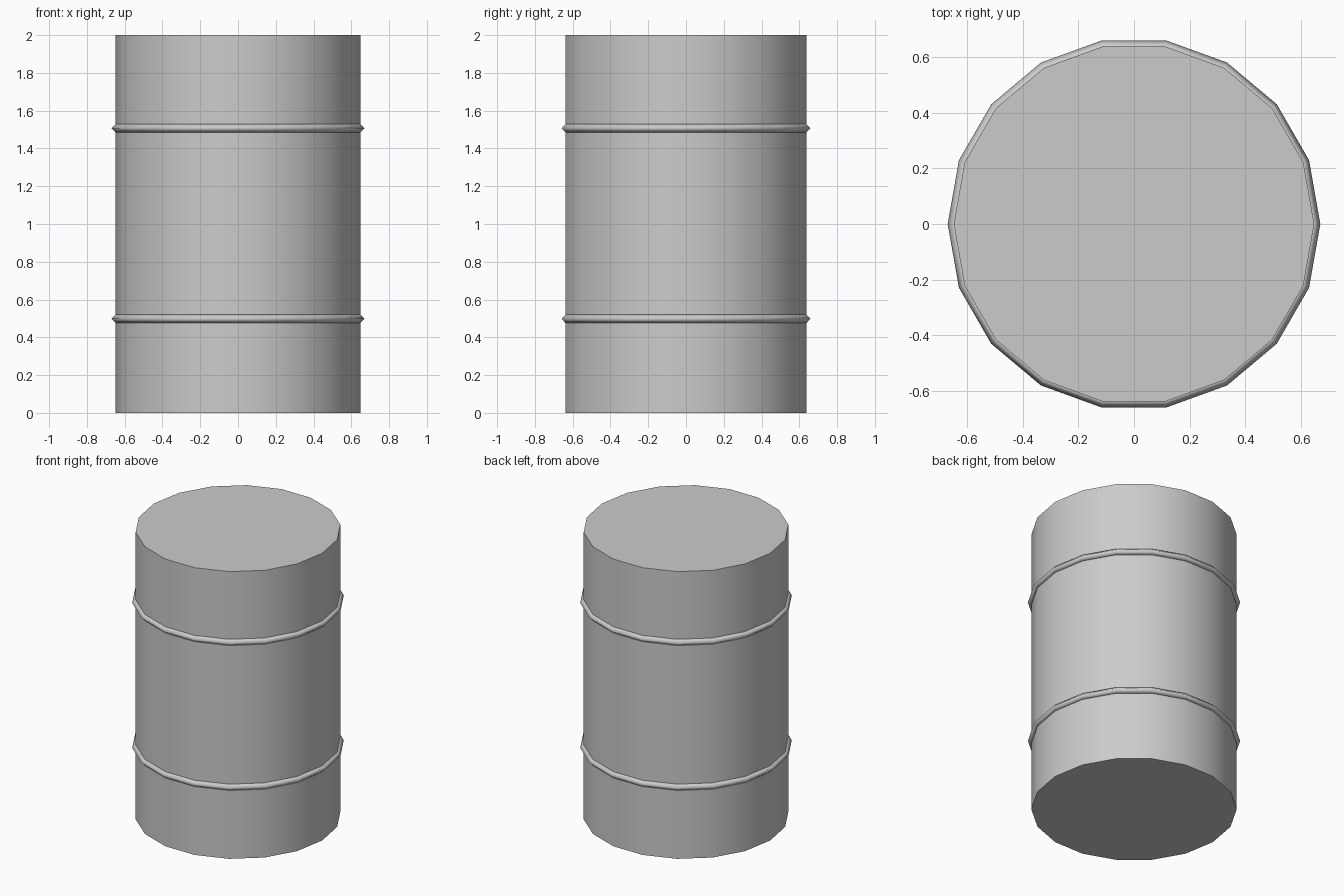
import bpy
import math

if "Cube" in bpy.data.objects:
    bpy.data.objects.remove(bpy.data.objects["Cube"])

SIDES = 18

# Drum body: capped 18-sided cylinder with a corner on the x axis
bpy.ops.mesh.primitive_cylinder_add(vertices=SIDES, radius=0.648, depth=2,
                                    location=(0, 0, 1),
                                    rotation=(0, 0, math.radians(10)))
bpy.context.object.name = "barrel_body"
bpy.ops.object.shade_smooth_by_angle(angle=math.radians(30))


# Raised hoop: diamond-section ring half sunk into the wall
def hoop(name, z):
    bpy.ops.mesh.primitive_torus_add(major_segments=SIDES, minor_segments=4,
                                     major_radius=0.646, minor_radius=0.024,
                                     location=(0, 0, z))
    bpy.context.object.name = name
    bpy.ops.object.shade_smooth()


hoop("lower_hoop", 0.498)
hoop("upper_hoop", 1.507)
